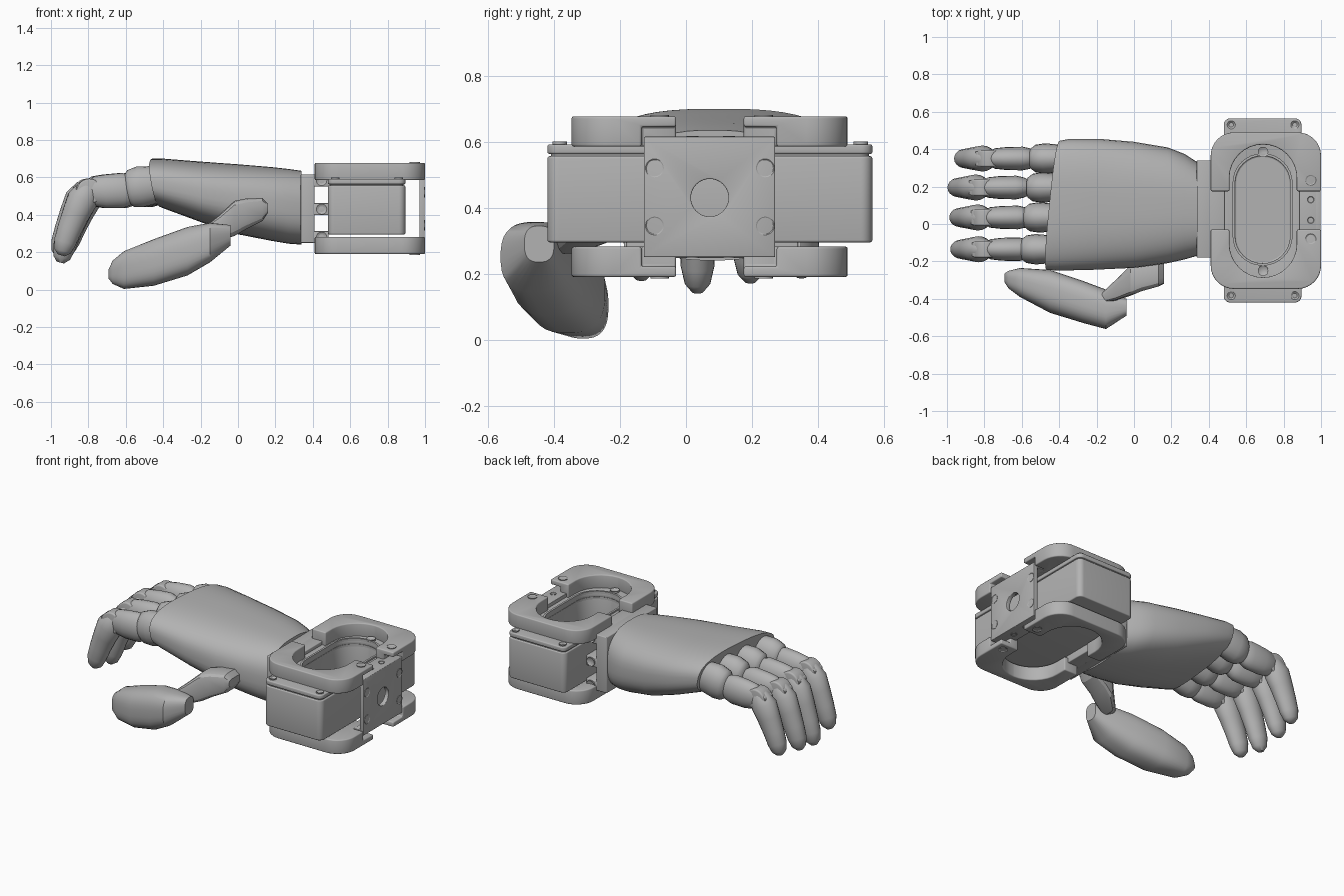
import bpy, bmesh, math
from mathutils import Vector

old = bpy.data.objects.get("Cube")
if old:
    bpy.data.objects.remove(old)

grey = bpy.data.materials.new("plain_grey")
grey.use_nodes = True
grey.diffuse_color = (0.45, 0.45, 0.45, 1)
grey.node_tree.nodes["Principled BSDF"].inputs["Base Color"].default_value = grey.diffuse_color


def activate(ob):
    bpy.ops.object.select_all(action='DESELECT')
    ob.select_set(True)
    bpy.context.view_layer.objects.active = ob


def finish(name, bm, bevel=0.0, cutters=(), angle=35):
    """Turn a bmesh into an object, cut it, bevel it and shade it."""
    bmesh.ops.recalc_face_normals(bm, faces=bm.faces)
    mesh = bpy.data.meshes.new(name)
    bm.to_mesh(mesh)
    bm.free()
    ob = bpy.data.objects.new(name, mesh)
    bpy.context.collection.objects.link(ob)
    mesh.materials.append(grey)
    activate(ob)
    for cutter in cutters:
        mod = ob.modifiers.new("cut", 'BOOLEAN')
        mod.operation, mod.solver, mod.object = 'DIFFERENCE', 'EXACT', cutter
        bpy.ops.object.modifier_apply(modifier=mod.name)
    if bevel:
        mod = ob.modifiers.new("soft_edges", 'BEVEL')
        mod.width, mod.segments, mod.limit_method = bevel, 3, 'ANGLE'
        mod.angle_limit = math.radians(40)
        bpy.ops.object.modifier_apply(modifier=mod.name)
    bpy.ops.object.shade_smooth_by_angle(angle=math.radians(angle))
    for cutter in cutters:
        bpy.data.objects.remove(cutter)
    return ob


def loft_mesh(rings):
    """Skin a row of equal rings and close both ends."""
    bm = bmesh.new()
    rows = [[bm.verts.new(p) for p in ring] for ring in rings]
    n = len(rows[0])
    for a, b in zip(rows, rows[1:]):
        for i in range(n):
            j = (i + 1) % n
            bm.faces.new((a[i], a[j], b[j], b[i]))
    bm.faces.new(rows[0])
    bm.faces.new(rows[-1])
    return bm


def prism(x0, x1, y0, y1, z0, z1, r):
    """Upright block with rounded vertical corners."""
    pts = []
    corners = ((x1 - r, y1 - r), (x0 + r, y1 - r), (x0 + r, y0 + r), (x1 - r, y0 + r))
    for k, (cx, cy) in enumerate(corners):
        for i in range(9):
            a = (k + i / 8) * math.pi / 2
            pts.append((cx + r * math.cos(a), cy + r * math.sin(a)))
    return loft_mesh([[(x, y, z) for x, y in pts] for z in (z0, z1)])


def box(x0, x1, y0, y1, z0, z1):
    return loft_mesh([[(x0, y0, z), (x1, y0, z), (x1, y1, z), (x0, y1, z)] for z in (z0, z1)])


def cylinder(center, axis, r, depth, sides=24):
    bm = bmesh.new()
    bmesh.ops.create_cone(bm, cap_ends=True, segments=sides, radius1=r, radius2=r, depth=depth)
    turn = Vector((0, 0, 1)).rotation_difference(Vector(axis)).to_matrix()
    bmesh.ops.rotate(bm, matrix=turn, verts=bm.verts)
    bmesh.ops.translate(bm, vec=center, verts=bm.verts)
    return bm


def cut(bm):
    ob = finish("cutter", bm)
    ob.hide_render = True
    return ob


def screw(name, center, axis, r=0.028):
    """Round screw head with a sunken middle."""
    bm = cylinder(center, axis, r, 0.012, 20)
    axis = Vector(axis)
    cap = max((f for f in bm.faces if len(f.verts) > 4), key=lambda f: f.calc_center_median().dot(axis))
    bmesh.ops.inset_individual(bm, faces=[cap], thickness=r * 0.45)
    bmesh.ops.translate(bm, vec=axis * -0.008, verts=cap.verts)
    finish(name, bm)


def body(sections, n, sides=40):
    """Superellipse rings along x, each given as x, y range and z range."""
    rings = []
    for x, y0, y1, z0, z1 in sections:
        ring = []
        for i in range(sides):
            a = math.tau * (i + 0.5) / sides
            c, s = math.cos(a), math.sin(a)
            u, v = (math.copysign(abs(k) ** (2 / n), k) for k in (c, s))
            ring.append((x, (y0 + y1 + (y1 - y0) * u) / 2, (z0 + z1 + (z1 - z0) * v) / 2))
        rings.append(ring)
    return loft_mesh(rings)


def tube(name, y, path, squash, sides=20):
    """Oval tube through (x, z, radius) stations."""
    rings = []
    for i, (x, z, r) in enumerate(path):
        a, b = path[max(i - 1, 0)], path[min(i + 1, len(path) - 1)]
        d = Vector((b[0] - a[0], 0, b[1] - a[1])).normalized()
        up = Vector((-d.z, 0, d.x))
        ring = []
        for k in range(sides):
            t = math.tau * k / sides
            ring.append(Vector((x, y, z)) + up * r * math.cos(t) + Vector((0, r * squash * math.sin(t), 0)))
        rings.append(ring)
    finish(name, loft_mesh(rings), angle=50)


# Palm: wide rounded shell, its knuckle end slanted
palm = body([(0.34, -0.17, 0.33, 0.24, 0.635), (0.27, -0.19, 0.375, 0.245, 0.645),
             (0.18, -0.21, 0.41, 0.26, 0.655), (0.0, -0.235, 0.44, 0.295, 0.67),
             (-0.2, -0.245, 0.455, 0.355, 0.685), (-0.38, -0.25, 0.455, 0.42, 0.70),
             (-0.43, -0.245, 0.445, 0.44, 0.70)], 2.7, 48)
for v in palm.verts:
    t = max(0, -v.co.x / 0.43)
    v.co.x += t * (0.1 * (v.co.y - 0.1) - 0.18 * (v.co.z - 0.57))
finish("palm", palm)

# Fingers: knuckle, middle and tip segments plus a hinge
knuckle = [(-0.34, 0.565, 0.08), (-0.42, 0.56, 0.1), (-0.5, 0.55, 0.11),
           (-0.55, 0.54, 0.1), (-0.575, 0.535, 0.075), (-0.585, 0.535, 0.03)]
middle = [(-0.55, 0.53, 0.06), (-0.58, 0.53, 0.08), (-0.62, 0.53, 0.093),
          (-0.71, 0.525, 0.09), (-0.77, 0.525, 0.08), (-0.81, 0.52, 0.05)]
tip = [(-0.775, 0.57, 0.025), (-0.8, 0.54, 0.06), (-0.835, 0.48, 0.082), (-0.87, 0.4, 0.074),
       (-0.905, 0.31, 0.066), (-0.93, 0.235, 0.06), (-0.943, 0.185, 0.046), (-0.95, 0.16, 0.02)]
fingers = (("little", 0.35, 0.025, 0.92), ("ring", 0.195, -0.01, 0.96),
           ("long", 0.035, 0.0, 1.04), ("index", -0.135, 0.005, 0.94))
for label, y, dx, length in fingers:
    base = 0.1 * (y - 0.1)
    tube(label + "_knuckle", y, [(x + base, z, r) for x, z, r in knuckle], 0.74)
    tube(label + "_middle", y, [(x + dx, z, r) for x, z, r in middle], 0.68)
    tube(label + "_tip", y, [(x + dx, 0.55 + (z - 0.55) * length, r) for x, z, r in tip], 0.85)
    finish(label + "_hinge", cylinder((-0.8 + dx, y, 0.525), (0, 1, 0), 0.068, 0.09), 0.01)
    for k in range(2):
        at = (-0.815 - 0.035 * k + dx, y, 0.565 - 0.025 * k)
        finish(label + "_ridge", cylinder(at, (0, 1, 0), 0.022, 0.08, 12), 0.004)

# Thumb: angular link and long rounded pad
finish("thumb_link", body([(-0.17, -0.42, -0.37, 0.29, 0.34), (-0.1, -0.41, -0.30, 0.26, 0.40),
                           (-0.02, -0.385, -0.22, 0.285, 0.475), (0.04, -0.36, -0.2, 0.32, 0.487),
                           (0.13, -0.335, -0.19, 0.365, 0.49), (0.16, -0.32, -0.19, 0.41, 0.46)],
                          4, 16), angle=25)
finish("thumb_pad", body([(-0.693, -0.31, -0.265, 0.06, 0.105), (-0.67, -0.345, -0.25, 0.03, 0.155),
                          (-0.61, -0.39, -0.235, 0.003, 0.205), (-0.45, -0.475, -0.245, 0.02, 0.27),
                          (-0.27, -0.53, -0.305, 0.075, 0.335), (-0.15, -0.562, -0.35, 0.145, 0.357),
                          (-0.04, -0.49, -0.4, 0.235, 0.345)], 2.7, 32))

# Wrist plate beside the palm, with side tabs and screws
finish("wrist_plate", box(0.335, 0.41, -0.18, 0.34, 0.25, 0.615), 0.005)
for z in (0.28, 0.43, 0.583):
    finish("wrist_tab", box(0.4, 0.485, -0.18, 0.34, z - 0.032, z + 0.032), 0.005)
    for y, d in ((-0.182, -1), (0.342, 1)):
        screw("wrist_screw", (0.447, y, z), (0, d, 0))

# Motor housing: body with an open oval well, and a lid
well = (0.54, 0.835, -0.21, 0.365)
finish("motor_body", prism(0.48, 0.895, -0.42, 0.565, 0.295, 0.556, 0.035), 0.018,
       [cut(prism(*well, 0.36, 0.7, 0.147))])
finish("motor_seam", prism(0.49, 0.885, -0.41, 0.555, 0.55, 0.565, 0.03), 0,
       [cut(prism(*well, 0.36, 0.7, 0.147))])
finish("motor_lid", prism(0.48, 0.895, -0.42, 0.565, 0.563, 0.592, 0.035), 0.006,
       [cut(prism(*well, 0.36, 0.7, 0.147))])
finish("well_lip", prism(0.527, 0.848, -0.223, 0.378, 0.585, 0.602, 0.16), 0,
       [cut(prism(*well, 0.36, 0.7, 0.147))])
for y in (-0.25, 0.385):
    screw("well_screw", (0.69, y, 0.602), (0, 0, 1))
for x in (0.52, 0.86):
    for y in (-0.383, 0.53):
        screw("lid_screw", (x, y, 0.594), (0, 0, 1), 0.022)

# Upper and lower frames: split rounded rings around the motor
for name, z0, z1, p0, p1 in (("upper_frame", 0.585, 0.677, 0.5, 0.645),
                             ("lower_frame", 0.19, 0.282, 0.222, 0.4)):
    finish(name, prism(0.41, 1.0, -0.347, 0.49, z0, z1, 0.125), 0.007,
           [cut(prism(0.51, 0.87, -0.285, 0.425, 0, 1, 0.179)),
            cut(box(0.3, 0.6, -0.03, 0.175, 0, 1)),
            cut(box(0.8, 1.1, -0.03, 0.175, 0, 1)),
            cut(box(0.93, 1.1, -0.135, 0.275, p0, p1))])

# End plate with a round hole, flanges and screws
finish("end_plate", box(0.97, 0.998, -0.128, 0.27, 0.25, 0.615), 0.004,
       [cut(cylinder((0.98, 0.072, 0.43), (1, 0, 0), 0.057, 0.2, 40))])
for side, z in (("upper", 0.6), ("lower", 0.265)):
    finish(side + "_flange", box(0.885, 0.99, -0.128, 0.27, z - 0.015, z + 0.015), 0.003)
for y in (-0.095, 0.24):
    for z in (0.345, 0.52):
        screw("end_screw", (0.994, y, z), (1, 0, 0))
for d, z, flange_z in ((1, 0.675, 0.612), (-1, 0.192, 0.253)):
    for y in (-0.08, 0.235):
        screw("frame_screw", (0.945, y, z), (0, 0, d))
    for y in (0.02, 0.13):
        screw("flange_screw", (0.945, y, flange_z), (0, 0, d), 0.018)
